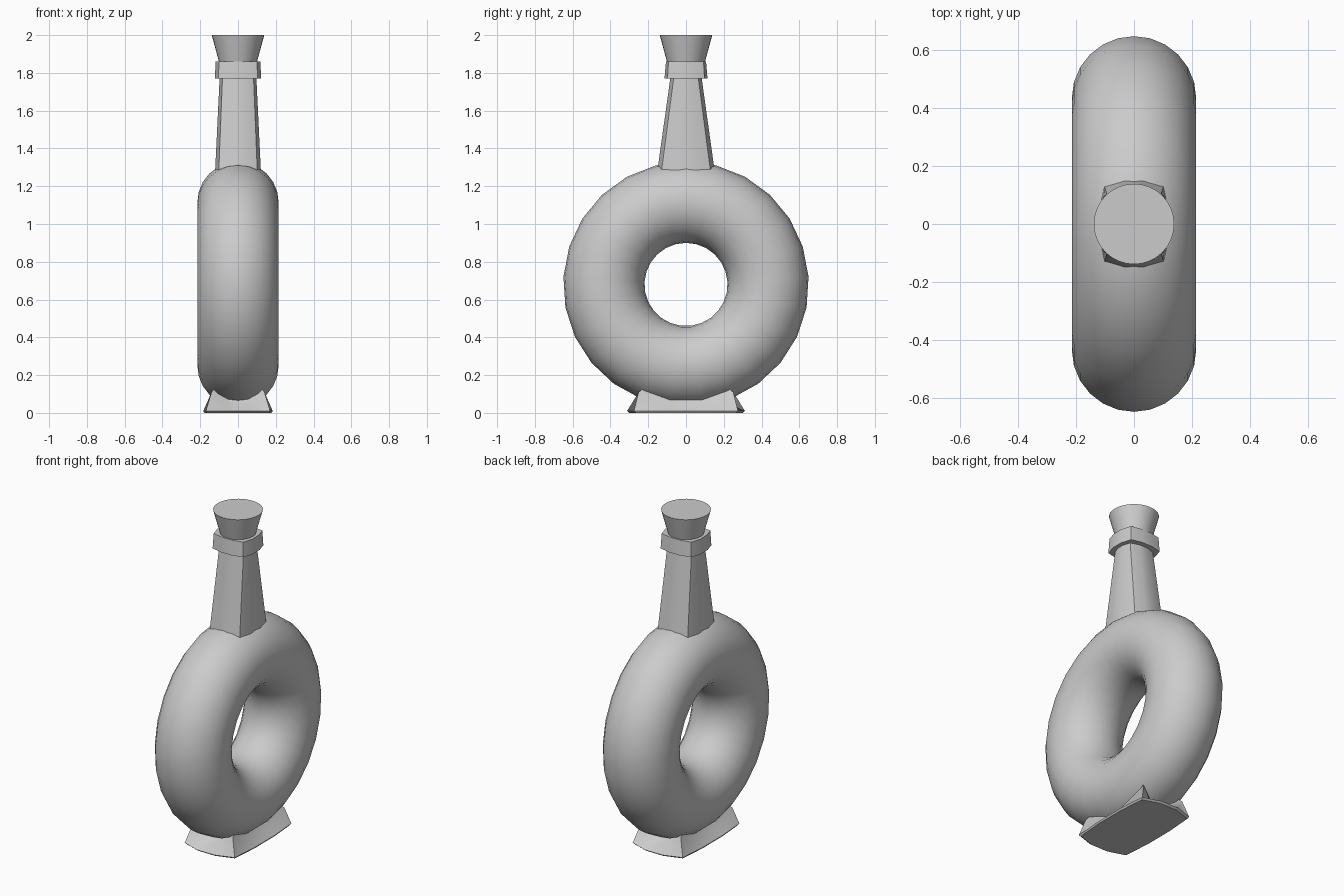
import bpy, bmesh, math

if "Cube" in bpy.data.objects:
    bpy.data.objects.remove(bpy.data.objects["Cube"])


def smooth(obj):
    bpy.ops.object.select_all(action='DESELECT')
    obj.select_set(True)
    bpy.context.view_layer.objects.active = obj
    bpy.ops.object.shade_smooth_by_angle(angle=math.radians(30))


def bowed_ring(cx, cy, mx, my, zc, zm):
    """Twelve-sided rectangle: four corners plus two bowed points per side."""
    half = [(cx, -cy, zc), (mx, -.35 * cy, zm), (mx, .35 * cy, zm),
            (cx, cy, zc), (.35 * cx, my, zm), (-.35 * cx, my, zm)]
    return half + [(-x, -y, z) for x, y, z in half]


def loft(name, rings):
    bm = bmesh.new()
    loops = [[bm.verts.new(p) for p in bowed_ring(*r)] for r in rings]
    n = len(loops[0])
    for a, b in zip(loops, loops[1:]):
        for i in range(n):
            j = (i + 1) % n
            bm.faces.new((a[i], a[j], b[j], b[i]))
    bm.faces.new(loops[0][::-1])
    bm.faces.new(loops[-1])
    bmesh.ops.recalc_face_normals(bm, faces=bm.faces)
    mesh = bpy.data.meshes.new(name)
    bm.to_mesh(mesh)
    bm.free()
    obj = bpy.data.objects.new(name, mesh)
    bpy.context.collection.objects.link(obj)
    smooth(obj)
    return obj


# Ring-shaped bottle body, open along x
bpy.ops.mesh.primitive_torus_add(
    major_segments=25, minor_segments=24, major_radius=.435, minor_radius=.215,
    location=(0, 0, .68), rotation=(0, -math.pi / 2, 0))
body = bpy.context.object
body.name = "ring_body"
smooth(body)

# Flared foot with rim dipping between its corners
loft("foot", [(.165, .265, .178, .30, 0, 0),
              (.17, .275, .184, .312, .01, .01),
              (.14, .25, .115, .205, .11, .06),
              (.11, .20, .09, .17, .15, .12)])

# Tapered neck, sunk into the body
loft("neck", [(.105, .14, .125, .163, 1.20, 1.20),
              (.082, .064, .097, .082, 1.78, 1.78)])

# Lip collar
loft("collar", [(.104, .098, .123, .114, 1.77, 1.77),
                (.100, .093, .118, .106, 1.86, 1.86)])

# Conical stopper
bpy.ops.mesh.primitive_cone_add(vertices=32, radius1=.09, radius2=.139,
                                depth=.18, location=(0, 0, 1.91))
stopper = bpy.context.object
stopper.name = "stopper"
smooth(stopper)
